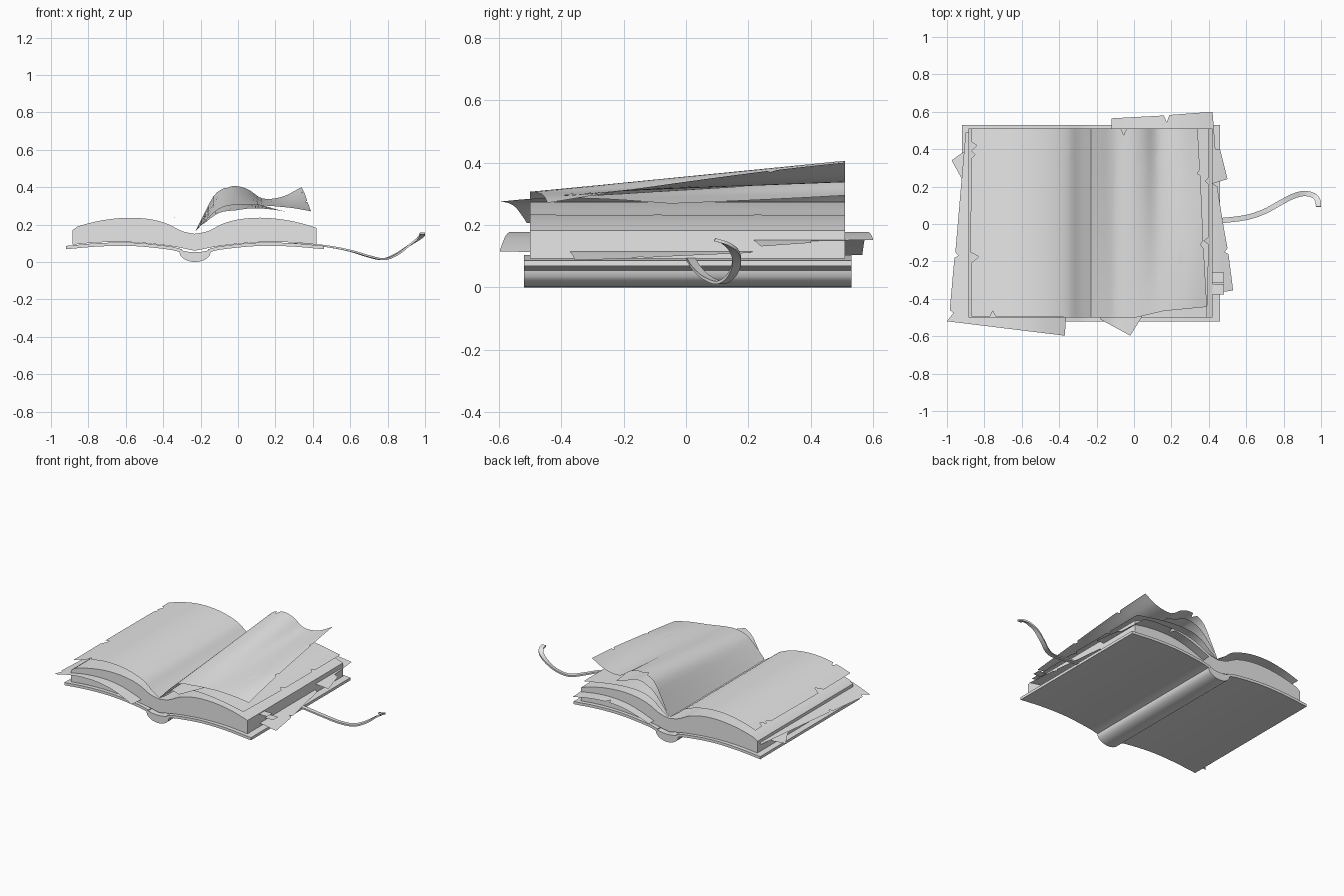
import bpy
import bmesh
import math
from mathutils import Vector

if "Cube" in bpy.data.objects:
    bpy.data.objects.remove(bpy.data.objects["Cube"])

grey = bpy.data.materials.new("plain grey")
grey.use_nodes = True
grey.diffuse_color = (0.8, 0.8, 0.8, 1)
grey.node_tree.nodes["Principled BSDF"].inputs["Base Color"].default_value = (0.8, 0.8, 0.8, 1)

GUTTER = -0.23
FRONT, BACK = -0.5, 0.51


def curve(points):
    """Smooth function through (x, value) points."""
    n = len(points)

    def slope(i):
        a, b = points[max(i - 1, 0)], points[min(i + 1, n - 1)]
        return (b[1] - a[1]) / (b[0] - a[0])

    def height(x):
        x = min(max(x, points[0][0]), points[-1][0])
        i = 0
        while i < n - 2 and x > points[i + 1][0]:
            i += 1
        (xa, za), (xb, zb) = points[i], points[i + 1]
        w = xb - xa
        t = (x - xa) / w
        return (za * (1 + 2 * t) * (1 - t) ** 2 + slope(i) * w * t * (1 - t) ** 2
                + zb * t * t * (3 - 2 * t) + slope(i + 1) * w * t * t * (t - 1))
    return height


def finish(name, bm):
    mesh = bpy.data.meshes.new(name)
    bm.to_mesh(mesh)
    bm.free()
    mesh.materials.append(grey)
    obj = bpy.data.objects.new(name, mesh)
    bpy.context.collection.objects.link(obj)
    bpy.ops.object.select_all(action='DESELECT')
    obj.select_set(True)
    bpy.context.view_layer.objects.active = obj
    bpy.ops.object.shade_smooth_by_angle(angle=math.radians(35))


def slab(name, x0, x1, low, high, y0, y1, steps=24):
    """Solid between two height functions, extruded along y."""
    xs = [x0 + (x1 - x0) * i / steps for i in range(steps + 1)]
    bm = bmesh.new()
    rows = [[bm.verts.new((x, y, f(x))) for x in xs]
            for f, y in ((low, y0), (high, y0), (high, y1), (low, y1))]
    for i in range(steps):
        for a, b in zip(rows, rows[1:] + rows[:1]):
            bm.faces.new((a[i], a[i + 1], b[i + 1], b[i]))
    bm.faces.new([r[0] for r in rows])
    bm.faces.new([r[-1] for r in rows])
    bmesh.ops.recalc_face_normals(bm, faces=bm.faces)
    finish(name, bm)


def page(name, outline, height):
    """Thin sheet with a torn outline, bent over height(x, y)."""
    bm = bmesh.new()
    face = bm.faces.new([bm.verts.new((x, y, 0)) for x, y in outline])
    face.normal_update()
    if face.normal.z < 0:
        face.normal_flip()
    bmesh.ops.triangulate(bm, faces=bm.faces[:])
    for axis, step in ((0, 0.02), (1, 0.08)):
        normal = Vector((1 - axis, axis, 0))
        at = min(p[axis] for p in outline) + step
        while at < max(p[axis] for p in outline):
            bmesh.ops.bisect_plane(bm, geom=bm.verts[:] + bm.edges[:] + bm.faces[:],
                                   plane_co=normal * at, plane_no=normal)
            at += step
    for v in bm.verts:
        v.co.z = height(v.co.x, v.co.y)
    finish(name, bm)


def ruled(front, back):
    """Blend a front and a back profile along y."""
    def height(x, y):
        t = (y - FRONT) / (BACK - FRONT)
        return front(x) * (1 - t) + back(x) * t
    return height


def spread(points):
    """Height profile measured by distance from the gutter."""
    profile = curve(points)
    return lambda x, y=0: profile(abs(x - GUTTER))


# Cover boards and rounded spine
board = spread([(0.07, 0.05), (0.13, 0.065), (0.33, 0.085), (0.51, 0.083), (0.69, 0.068)])
for name, x0, x1 in (("cover_left", -0.92, -0.3), ("cover_right", -0.16, 0.46)):
    slab(name, x0, x1, board, lambda x: board(x) + 0.018, -0.52, 0.53)
slab("spine", -0.315, -0.145,
     lambda x: 0.057 - 0.057 * math.sqrt(max(0, 1 - ((x - GUTTER) / 0.085) ** 2)),
     lambda x: 0.052 + 2 * (x - GUTTER) ** 2, -0.52, 0.53)

# Two arched halves of the page block
block_top = spread([(0, 0.15), (0.07, 0.165), (0.15, 0.205), (0.25, 0.23),
                    (0.37, 0.236), (0.51, 0.22), (0.65, 0.182), (0.656, 0.168)])
block_low = spread([(0, 0.06), (0.13, 0.085), (0.33, 0.105), (0.51, 0.105), (0.65, 0.093)])
slab("page_block", -0.885, 0.42, block_low, block_top, FRONT, BACK, 48)

# Loose sheets sticking out of the block
draped = spread([(0.1, 0.1), (0.2, 0.138), (0.3, 0.166), (0.42, 0.178),
                 (0.55, 0.17), (0.66, 0.15), (0.77, 0.12)])
page("loose_page_left",
     [(-1.0, -0.52), (-0.37, -0.597), (-0.3, 0.42), (-0.9, 0.49), (-0.925, 0.2),
      (-0.955, -0.15), (-0.94, -0.17), (-0.96, -0.18), (-0.985, -0.46), (-0.965, -0.475)],
     draped)
page("loose_corner_left",
     [(-0.975, 0.34), (-0.92, 0.38), (-0.6, 0.46), (-0.5, 0.0), (-0.86, 0.04), (-0.92, 0.24)],
     lambda x, y: draped(x) - 0.012)
page("loose_page_back",
     [(-0.12, 0.565), (0.16, 0.58), (0.175, 0.545), (0.19, 0.583), (0.42, 0.6), (0.435, 0.4),
      (0.46, 0.4), (0.5, 0.24), (0.4, 0.21), (0.3, -0.3), (-0.12, -0.3)],
     draped)
low_sheet = spread([(0.33, 0.13), (0.5, 0.13), (0.65, 0.115), (0.76, 0.087)])
page("loose_page_right",
     [(0.3, 0.3), (0.445, 0.2), (0.47, 0.04), (0.48, -0.02), (0.5, -0.13), (0.485, -0.15),
      (0.505, -0.16), (0.53, -0.355), (0.43, -0.37), (0.1, -0.4), (0.1, 0.3)],
     low_sheet)
for name, y, z in (("tab_front", -0.35, 0.178), ("tab_back", -0.288, 0.13)):
    page(name, [(0.3, y - 0.028), (0.48, y - 0.028), (0.48, y + 0.028), (0.3, y + 0.028)],
         lambda x, y, z=z: z)

# Torn top sheets arching clear of each half
page("top_page_left",
     [(GUTTER, FRONT), (-0.74, -0.495), (-0.755, -0.465), (-0.77, -0.495), (-0.87, -0.495),
      (-0.872, -0.21), (-0.83, -0.175), (-0.875, -0.15), (-0.87, 0.35), (-0.85, 0.37),
      (-0.87, 0.39), (-0.84, 0.42), (-0.87, 0.44), (-0.87, BACK), (GUTTER, BACK)],
     spread([(0, 0.155), (0.06, 0.195), (0.12, 0.242), (0.25, 0.283),
             (0.4, 0.292), (0.54, 0.27), (0.645, 0.238)]))
page("top_page_right",
     [(GUTTER, FRONT), (0.39, FRONT), (0.4, -0.11), (0.375, -0.09), (0.4, -0.07), (0.4, 0.21),
      (0.38, 0.23), (0.4, 0.25), (0.4, BACK), (GUTTER, BACK)],
     spread([(0, 0.155), (0.06, 0.195), (0.12, 0.242), (0.2, 0.27), (0.33, 0.274),
             (0.47, 0.258), (0.57, 0.24), (0.64, 0.228)]))

# Lifted, curling page with a wavy back edge
front_edge = curve([(GUTTER, 0.16), (-0.17, 0.225), (-0.1, 0.285), (-0.02, 0.305),
                    (0.12, 0.302), (0.28, 0.286), (0.39, 0.262)])
back_edge = curve([(GUTTER, 0.16), (-0.18, 0.26), (-0.12, 0.365), (-0.03, 0.405),
                   (0.05, 0.39), (0.13, 0.34), (0.24, 0.35), (0.34, 0.4), (0.39, 0.42)])
page("lifted_page",
     [(GUTTER, FRONT), (0.01, FRONT), (0.16, -0.465), (0.39, -0.443), (0.372, -0.13),
      (0.355, -0.11), (0.37, -0.09), (0.355, 0.26), (0.338, 0.27), (0.352, 0.29),
      (0.34, BACK), (-0.04, BACK), (-0.055, 0.475), (-0.07, BACK), (GUTTER, BACK)],
     ruled(front_edge, back_edge))

# Skewed sheet under the lifted page, its corner poking out at the front
under_front = curve([(GUTTER, 0.158), (-0.17, 0.215), (-0.1, 0.265), (0, 0.282),
                     (0.15, 0.28), (0.36, 0.25)])
under_back = curve([(GUTTER, 0.158), (-0.17, 0.24), (-0.1, 0.31), (0, 0.345),
                    (0.12, 0.305), (0.36, 0.25)])
page("skewed_page",
     [(-0.18, -0.51), (-0.02, -0.597), (0.04, -0.5), (0.26, -0.05), (0.16, BACK),
      (-0.22, BACK)],
     ruled(under_front, under_back))

# Ribbon bookmark curling out of the right side
path = [(0.3, 0.01, 0.096), (0.46, 0.018, 0.086), (0.6, 0.035, 0.06), (0.7, 0.068, 0.03),
        (0.78, 0.112, 0.015), (0.85, 0.148, 0.042), (0.91, 0.163, 0.085),
        (0.96, 0.152, 0.12), (0.983, 0.125, 0.142), (0.986, 0.092, 0.153)]
tracks = [curve([(i, p[k]) for i, p in enumerate(path)]) for k in range(3)]
STEPS = 45
spots = [Vector([f(i * (len(path) - 1) / STEPS) for f in tracks]) for i in range(STEPS + 1)]
bm = bmesh.new()
rows = []
for i, p in enumerate(spots):
    along = spots[min(i + 1, STEPS)] - spots[max(i - 1, 0)]
    side = Vector((-along.y, along.x, 0)).normalized() * 0.014
    lift = along.cross(side).normalized() * 0.005
    rows.append([bm.verts.new(p + s * side + u * lift)
                 for s, u in ((-1, -1), (1, -1), (1, 1), (-1, 1))])
for a, b in zip(rows, rows[1:]):
    for k in range(4):
        bm.faces.new((a[k], a[k - 1], b[k - 1], b[k]))
bm.faces.new(rows[0])
bm.faces.new(rows[-1])
bmesh.ops.recalc_face_normals(bm, faces=bm.faces)
finish("ribbon_bookmark", bm)
